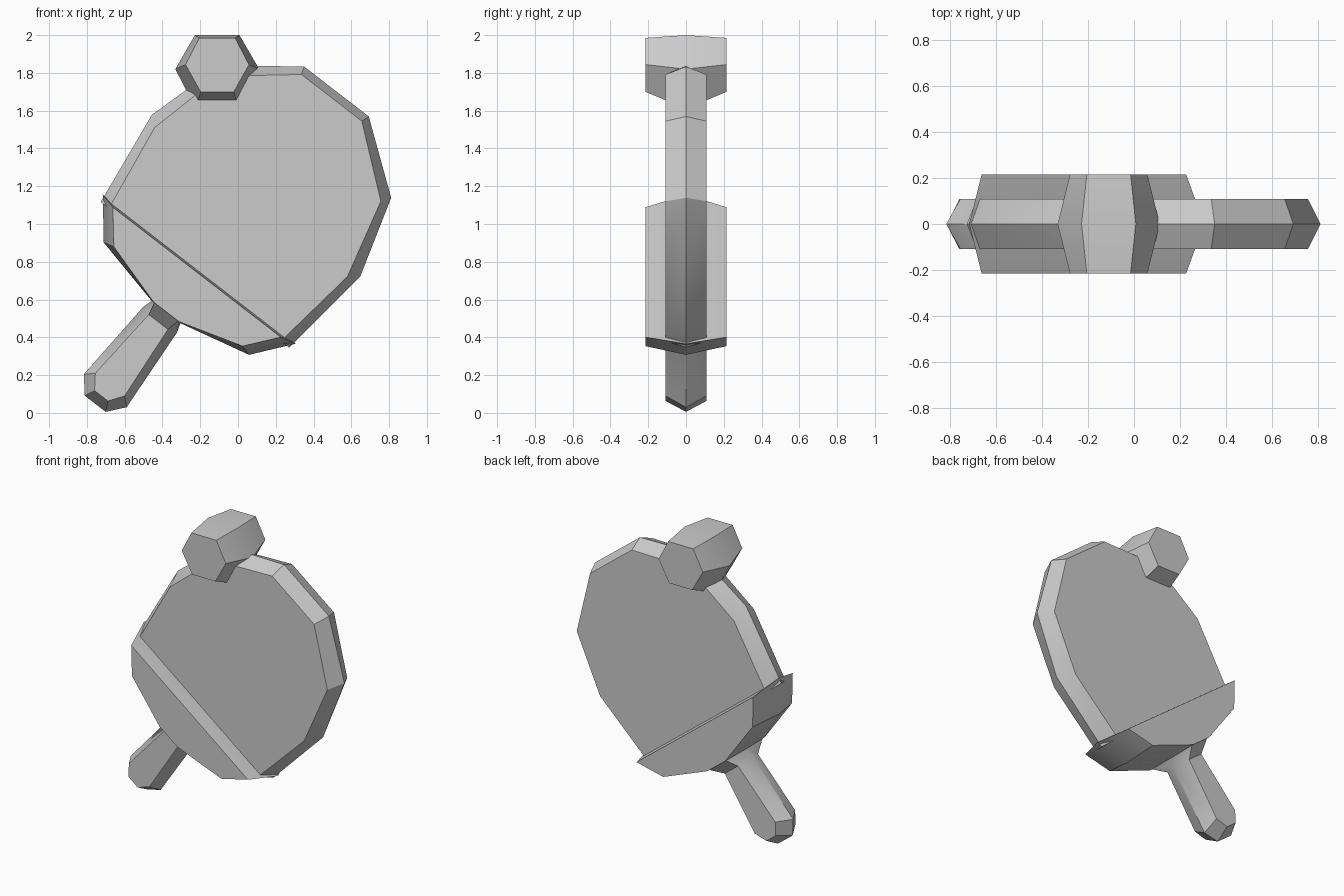
import bpy, bmesh
from math import cos, sin, radians
from mathutils import Vector

cube = bpy.data.objects.get("Cube")
if cube:
    bpy.data.objects.remove(cube, do_unlink=True)

grey = bpy.data.materials.new("plain grey")
grey.use_nodes = True
colour = (0.6, 0.6, 0.6, 1)
grey.diffuse_color = colour
grey.node_tree.nodes["Principled BSDF"].inputs["Base Color"].default_value = colour


def ridged_solid(name, origin, angle, stations):
    """Flat-fronted solid with a pointed rim, symmetric about its axis.
    Each station: face (along, half width, half depth), rim (along, half width)."""
    a = radians(angle)
    along = Vector((cos(a), 0, sin(a)))
    across = Vector((sin(a), 0, -cos(a)))
    start = Vector((origin[0], 0, origin[1]))
    bm = bmesh.new()

    def vert(u, v, y):
        return bm.verts.new(start + along * u + across * v + Vector((0, y, 0)))

    rings = []
    for fu, fv, y, ru, rv in stations:
        rings.append([vert(fu, -fv, -y), vert(fu, fv, -y), vert(ru, rv, 0),
                      vert(fu, fv, y), vert(fu, -fv, y), vert(ru, -rv, 0)])
    for r, s in zip(rings, rings[1:]):
        for i in range(6):
            j = (i + 1) % 6
            bm.faces.new((r[i], r[j], s[j], s[i]))
    # Each end closes with two halves meeting on the rim line
    for r in (rings[0], rings[-1]):
        bm.faces.new((r[0], r[1], r[2], r[5]))
        bm.faces.new((r[5], r[2], r[3], r[4]))
    bmesh.ops.recalc_face_normals(bm, faces=bm.faces)
    bmesh.ops.dissolve_limit(bm, angle_limit=radians(0.5),
                             verts=bm.verts, edges=bm.edges)
    mesh = bpy.data.meshes.new(name)
    bm.to_mesh(mesh)
    bm.free()
    mesh.materials.append(grey)
    obj = bpy.data.objects.new(name, mesh)
    bpy.context.collection.objects.link(obj)
    bpy.ops.object.select_all(action='DESELECT')
    obj.select_set(True)
    bpy.context.view_layer.objects.active = obj
    bpy.ops.object.shade_smooth_by_angle(angle=radians(30))
    return obj


centre, tilt = (-0.21, 0.755), 52.3
thin, thick = 0.108, 0.215

# Round striking blade
ridged_solid("blade", centre, tilt, [
    (-0.03, 0.575, thin, -0.03, 0.63),
    (0.456, 0.645, thin, 0.5, 0.698),
    (0.88, 0.541, thin, 0.928, 0.573),
    (1.154, 0.202, thin, 1.196, 0.216)])

# Thick shoulder below the blade, narrowing to the neck
ridged_solid("shoulder", centre, tilt, [
    (-0.013, 0.562, thick, 0.007, 0.645),
    (-0.175, 0.43, thick, -0.19, 0.486),
    (-0.278, 0.085, thick, -0.28, 0.095)])

# Handle with flared neck and bevelled end
ridged_solid("handle", centre, tilt, [
    (-0.27, 0.082, thick - 0.005, -0.27, 0.093),
    (-0.346, 0.064, thin, -0.33, 0.112),
    (-0.765, 0.098, thin, -0.806, 0.143),
    (-0.84, 0.045, thin, -0.893, 0.07)])

# Faceted ball resting on the blade rim
ridged_solid("ball", (-0.11, 0), 90, [
    (1.7, 0.088, thick, 1.61, 0.113),
    (1.844, 0.168, thick, 1.82, 0.222),
    (1.985, 0.095, thick, 2.0, 0.118)])
